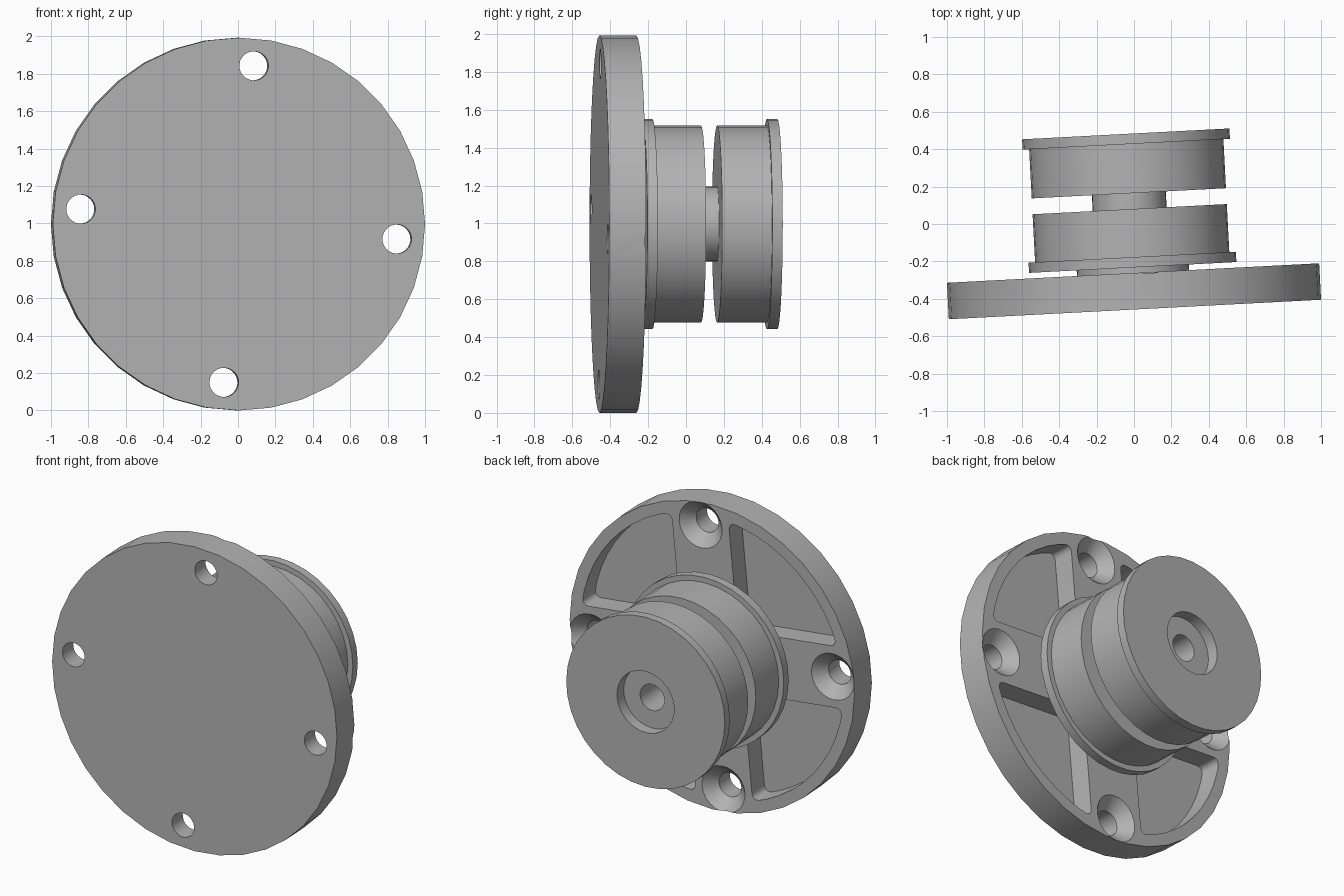
import bpy, bmesh, math
from mathutils import Matrix

if "Cube" in bpy.data.objects:
    bpy.data.objects.remove(bpy.data.objects["Cube"])

RADIUS = 0.9965
THICK = 0.195
HUB_R = 0.3
# Local z runs backward along the slightly turned axis
PLACE = (Matrix.Translation((0.005, -0.457, RADIUS))
         @ Matrix.Rotation(math.radians(3), 4, "Z")
         @ Matrix.Rotation(math.radians(-90), 4, "X"))
HOLE_TURN = math.radians(5.4)

grey = bpy.data.materials.new("plain_grey")
grey.use_nodes = True
colour = (0.45, 0.45, 0.45, 1)
grey.diffuse_color = colour
grey.node_tree.nodes["Principled BSDF"].inputs["Base Color"].default_value = colour


def make_object(name, bm, matrix):
    bmesh.ops.recalc_face_normals(bm, faces=bm.faces)
    mesh = bpy.data.meshes.new(name)
    bm.to_mesh(mesh)
    bm.free()
    mesh.materials.append(grey)
    obj = bpy.data.objects.new(name, mesh)
    obj.matrix_world = matrix
    bpy.context.collection.objects.link(obj)
    return obj


def lathe(name, profile, matrix, sides):
    """Spin (radius, height) points, starting and ending on the axis."""
    bm = bmesh.new()
    rings = []
    for r, h in profile:
        if r == 0:
            rings.append([bm.verts.new((0, 0, h))] * sides)
        else:
            angles = [math.tau * i / sides for i in range(sides)]
            rings.append([bm.verts.new((r * math.cos(a), r * math.sin(a), h)) for a in angles])
    for low, high in zip(rings, rings[1:]):
        for i in range(sides):
            j = (i + 1) % sides
            corners = list(dict.fromkeys((low[i], low[j], high[j], high[i])))
            bm.faces.new(corners)
    # Merge the flat end fans into single caps
    for ring in (rings[0], rings[-1]):
        bmesh.ops.dissolve_verts(bm, verts=[ring[0]])
    return make_object(name, bm, matrix)


def pocket(name, matrix):
    """Quarter pocket between two ribs, with rounded outer corners."""
    bm = bmesh.new()
    rib, outer, steps = 0.2, 0.92, 10
    start = math.asin(rib / outer)
    inner = math.asin(rib / HUB_R)
    points = []
    for i in range(steps + 1):
        a = start + (math.pi / 2 - 2 * start) * i / steps
        points.append((outer * math.cos(a), outer * math.sin(a)))
    for a in (math.pi / 2 - inner, inner):
        points.append((HUB_R * math.cos(a), HUB_R * math.sin(a)))
    face = bm.faces.new([bm.verts.new((x, y, 0.055)) for x, y in points])
    corners = {face.verts[0], face.verts[steps]}
    made = bmesh.ops.extrude_face_region(bm, geom=[face])["geom"]
    top = [v for v in made if isinstance(v, bmesh.types.BMVert)]
    bmesh.ops.translate(bm, verts=top, vec=(0, 0, 0.25))
    upright = [e for e in bm.edges
               if abs(e.verts[0].co.z - e.verts[1].co.z) > 0.1
               and (e.verts[0] in corners or e.verts[1] in corners)]
    bmesh.ops.bevel(bm, geom=upright, offset=0.05, segments=4, profile=0.5, affect="EDGES")
    return make_object(name, bm, matrix)


def smooth(obj):
    bpy.ops.object.select_all(action="DESELECT")
    obj.select_set(True)
    bpy.context.view_layer.objects.active = obj
    bpy.ops.object.shade_smooth_by_angle(angle=math.radians(30))


# Mounting flange disc
disc = lathe("mounting_disc", [(0, 0), (RADIUS, 0), (RADIUS, THICK), (0, THICK)], PLACE, 36)

# Countersunk holes and pockets, repeated every quarter turn
cutters = []
for k in range(4):
    turn = PLACE @ Matrix.Rotation(HOLE_TURN + k * math.pi / 2, 4, "Z")
    cutters.append(lathe("hole_cutter",
                         [(0, -0.1), (0.078, -0.1), (0.078, THICK - 0.075),
                          (0.17, THICK + 0.02), (0, THICK + 0.02)],
                         turn @ Matrix.Translation((0.85, 0, 0)), 24))
    cutters.append(pocket("pocket_cutter", turn))

bpy.context.view_layer.objects.active = disc
for cutter in cutters:
    cutter.hide_render = True
    mod = disc.modifiers.new("cut", "BOOLEAN")
    mod.operation = "DIFFERENCE"
    mod.solver = "EXACT"
    mod.object = cutter
    bpy.ops.object.modifier_apply(modifier=mod.name)
for cutter in cutters:
    bpy.data.objects.remove(cutter)
smooth(disc)

# Spool: hub, front lip and drum, neck, rear drum and lip, stepped blind bore
spool = lathe("spool", [
    (0, 0.19), (HUB_R, 0.19), (HUB_R, 0.225),
    (0.555, 0.225), (0.555, 0.28), (0.52, 0.28), (0.52, 0.537),
    (0.198, 0.537), (0.198, 0.622),
    (0.52, 0.622), (0.52, 0.885), (0.555, 0.885), (0.555, 0.94),
    (0.2, 0.94), (0.2, 0.865), (0.085, 0.865), (0.085, 0.4), (0, 0.4)], PLACE, 36)
smooth(spool)
